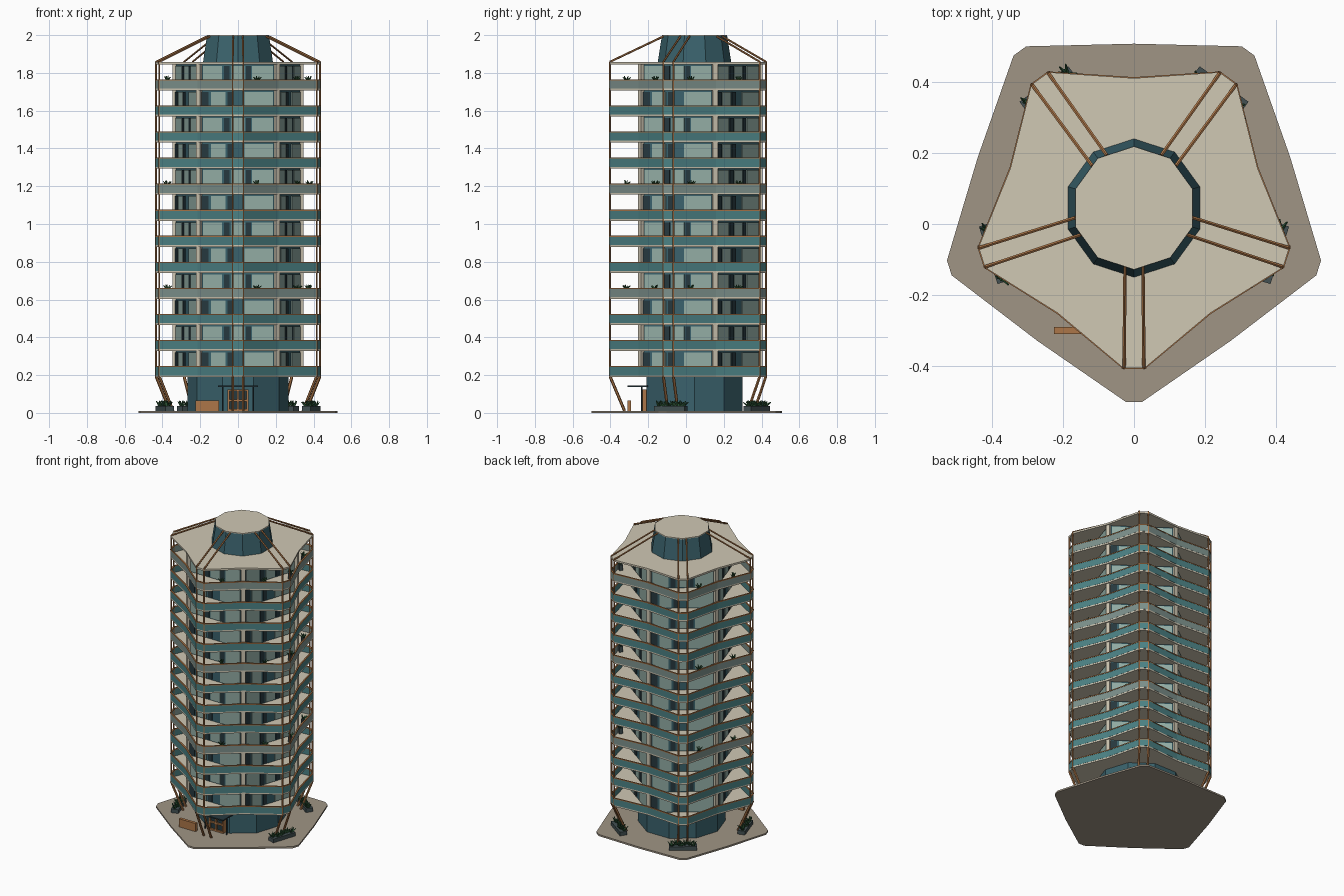
import bpy, bmesh, math, random
from mathutils import Vector, Matrix

random.seed(4)
cube = bpy.data.objects.get("Cube")
if cube:
    bpy.data.objects.remove(cube, do_unlink=True)


def material(name, *rgb):
    lin = [(c / 255 / 12.92) if c < 11 else ((c / 255 + 0.055) / 1.055) ** 2.4 for c in rgb]
    m = bpy.data.materials.new(name)
    m.use_nodes = True
    m.diffuse_color = (*lin, 1)
    m.node_tree.nodes["Principled BSDF"].inputs["Base Color"].default_value = (*lin, 1)
    return m


CREAM = material("cream concrete", 208, 200, 180)
STONE = material("paving stone", 160, 149, 133)
RAIL = material("teal rail glass", 76, 130, 133)
PALE = material("pale rail glass", 125, 145, 140)
DEEP = material("deep teal cladding", 58, 98, 108)
LIGHT = material("light window glass", 146, 172, 164)
DARK = material("dark glass", 38, 56, 62)
COPPER = material("copper", 172, 118, 72)
SLATE = material("planter slate", 66, 80, 82)
LEAF = material("leaf green", 48, 92, 58)

CY = 0.045                      # the tower axis sits slightly behind the origin
FLOORS, Z0, STEP = 12, 0.193, 0.138
ROOF = Z0 + FLOORS * STEP
TIPS = [math.radians(-90 + 72 * k) for k in range(5)]


def polar(r, angle, side=0.0):
    """Point at radius r along an angle, shifted sideways."""
    c, s = math.cos(angle), math.sin(angle)
    return Vector((r * c - side * s, CY + r * s + side * c))


def star(tip, half, mid, inset=0.0):
    """Pentagon outline with cut tips and a bend in the middle of each side."""
    pts = []
    for a in TIPS:
        pts += [polar(tip - inset, a, -half), polar(tip - inset, a, half),
                polar(mid - inset, a + math.pi / 5)]
    return pts


def ngon(n, r, start):
    return [polar(r, start + math.tau * i / n) for i in range(n)]


def prism(bm, low, z0, z1, high=None):
    high = high or low
    a = [bm.verts.new((*p, z0)) for p in low]
    b = [bm.verts.new((*p, z1)) for p in high]
    bm.faces.new(a[::-1])
    bm.faces.new(b)
    for i in range(len(a)):
        j = (i + 1) % len(a)
        bm.faces.new((a[i], a[j], b[j], b[i]))


def ring(bm, outer, inner, z0, z1):
    loops = [[bm.verts.new((*p, z)) for p in pts]
             for pts, z in ((outer, z0), (outer, z1), (inner, z1), (inner, z0))]
    for i in range(len(outer)):
        j = (i + 1) % len(outer)
        for k in range(4):
            a, b = loops[k], loops[(k + 1) % 4]
            bm.faces.new((a[i], a[j], b[j], b[i]))


def block(bm, angle, r, side, z0, z1, depth, width):
    """Box turned to face outward at an angle."""
    d, w = depth / 2, width / 2
    prism(bm, [polar(r + i * d, angle, side + j * w)
               for i, j in ((-1, -1), (1, -1), (1, 1), (-1, 1))], z0, z1)


def tube(bm, a, b, r, r2=None, sides=6):
    a, b = Vector(a), Vector(b)
    d = b - a
    m = Matrix.Translation((a + b) / 2) @ d.to_track_quat('Z', 'Y').to_matrix().to_4x4()
    bmesh.ops.create_cone(bm, cap_ends=True, segments=sides, radius1=r,
                          radius2=r if r2 is None else r2, depth=d.length, matrix=m)


def plant(bm, x, y, z, size):
    """Tuft of pointed leaves."""
    for i in range(7):
        a = math.tau * i / 7 + random.random()
        lean = random.uniform(0.3, 0.9)
        tip = Vector((math.cos(a) * lean, math.sin(a) * lean, 1.1 - 0.5 * lean)) * size
        tube(bm, (x, y, z), Vector((x, y, z)) + tip, size * 0.2, 0.002, 4)


def part(name, mat, build):
    bm = bmesh.new()
    build(bm)
    bmesh.ops.recalc_face_normals(bm, faces=bm.faces)
    me = bpy.data.meshes.new(name)
    bm.to_mesh(me)
    bm.free()
    me.materials.append(mat)
    ob = bpy.data.objects.new(name, me)
    bpy.context.scene.collection.objects.link(ob)
    return ob


# Site plate and ground floor drum
part("base_plate", STONE, lambda bm: prism(bm, star(0.546, 0.022, 0.462), 0, 0.011))
part("lobby_drum", DEEP, lambda bm: prism(bm, ngon(10, 0.267, 0), 0.011, Z0))

# Pentagonal core whose flat sides face the balcony tips
WALL_R = 0.35
FLAT = WALL_R * math.cos(math.pi / 5)
part("core_walls", DEEP, lambda bm: prism(bm, ngon(5, WALL_R, math.pi / 2), Z0, ROOF))


def pillars(bm):
    for a in TIPS:
        block(bm, a + math.pi / 5, 0.346, 0, Z0, ROOF, 0.026, 0.026)


part("corner_pillars", CREAM, pillars)

# Window plates: (centre, width), alternating floor by floor
LAYOUT = {
    "light_windows": (LIGHT, [[(-0.105, 0.075), (0.11, 0.15)],
                              [(-0.135, 0.1), (0.0, 0.07), (0.13, 0.11)]]),
    "dark_windows": (DARK, [[(-0.175, 0.04), (-0.04, 0.03)],
                            [(-0.06, 0.03), (0.055, 0.025)]])}
for label, (mat, rows) in LAYOUT.items():
    def windows(bm):
        for f in range(FLOORS):
            z = Z0 + f * STEP
            for a in TIPS:
                for u, w in rows[f % 2]:
                    block(bm, a, FLAT + 0.002, u, z + 0.014, z + 0.126, 0.006, w)
    part(label, mat, windows)

# Floor slabs and roof
SLAB = (0.45, 0.03, 0.365)


def slabs(bm):
    for f in range(FLOORS + 1):
        z = Z0 + f * STEP
        prism(bm, star(*SLAB), z - 0.004, z + 0.008)


part("floor_slabs_and_roof", CREAM, slabs)


# Balcony rails, paler on every fourth floor
def rails(pale):
    def build(bm):
        for f in range(FLOORS):
            if (f % 4 == 3) == pale:
                z = Z0 + f * STEP
                ring(bm, star(*SLAB, -0.001), star(*SLAB, 0.005), z + 0.006, z + 0.05)
    return build


part("teal_rails", RAIL, rails(False))
part("pale_rails", PALE, rails(True))


def handrails(bm):
    for f in range(FLOORS):
        z = Z0 + f * STEP
        ring(bm, star(*SLAB, -0.003), star(*SLAB, 0.007), z + 0.049, z + 0.055)


part("handrails", COPPER, handrails)

# Roof crown
CROWN_LOW, CROWN_TOP = ngon(10, 0.195, math.pi / 2), ngon(10, 0.173, math.pi / 2)
part("crown", DEEP, lambda bm: prism(bm, CROWN_LOW, ROOF + 0.005, 1.994, CROWN_TOP))
part("crown_cap", CREAM, lambda bm: prism(bm, CROWN_TOP, 1.993, 2.0))


# Paired copper masts: slanted legs, uprights and roof stays
def masts(bm):
    for a in TIPS:
        for s in (-0.028, 0.028):
            foot = (*polar(0.37, a, s), 0.01)
            low = (*polar(0.447, a, s), Z0)
            top = (*polar(0.447, a, s), ROOF + 0.01)
            tube(bm, foot, low, 0.008)
            tube(bm, low, top, 0.0055)
            tube(bm, top, (*polar(0.165, a, s * 0.9), 1.993), 0.0055)


part("masts_and_stays", COPPER, masts)


# Ground planters at every tip except the entrance
def planters(bm):
    for a in TIPS[1:]:
        block(bm, a, 0.407, 0, 0.011, 0.036, 0.048, 0.17)


def greenery(bm):
    for a in TIPS[1:]:
        for i in range(6):
            p = polar(0.407 + random.uniform(-0.01, 0.01), a, -0.068 + i * 0.027)
            plant(bm, p.x, p.y, 0.032, 0.036)
    for f in (3, 7, 11):
        for k, side in ((0, 0.1), (1, 0.1), (1, -0.1), (2, -0.1), (3, 0.1), (4, -0.1)):
            p = polar(0.362, TIPS[k], side)
            plant(bm, p.x, p.y, Z0 + f * STEP + 0.045, 0.03)


def pots(bm):
    for f in (3, 7, 11):
        for k, side in ((0, 0.1), (1, 0.1), (1, -0.1), (2, -0.1), (3, 0.1), (4, -0.1)):
            z = Z0 + f * STEP
            block(bm, TIPS[k], 0.362, side, z + 0.008, z + 0.046, 0.024, 0.024)


part("ground_planters", SLATE, planters)
part("balcony_pots", SLATE, pots)
part("plants", LEAF, greenery)


# Entrance: copper frame, glass leaves and canopy
def door_frame(bm):
    for s in (-0.05, 0, 0.05):
        block(bm, TIPS[0], 0.267, s, 0.011, 0.125, 0.03, 0.01)
    for z in (0.011, 0.06, 0.115):
        block(bm, TIPS[0], 0.267, 0, z, z + 0.01, 0.028, 0.11)


part("door_frame", COPPER, door_frame)
part("door_glass", DARK, lambda bm: block(bm, TIPS[0], 0.26, 0, 0.011, 0.125, 0.02, 0.1))


def canopy(bm):
    block(bm, TIPS[0], 0.3, 0, 0.136, 0.144, 0.11, 0.21)
    for s in (-0.08, 0.08):
        tube(bm, (*polar(0.28, TIPS[0], s), 0.01), (*polar(0.28, TIPS[0], s), 0.138), 0.004)


part("canopy", DARK, canopy)

# Plain sign slab by the entrance
part("sign_slab", COPPER, lambda bm: block(bm, TIPS[0], 0.345, -0.163, 0.011, 0.066, 0.02, 0.125))
